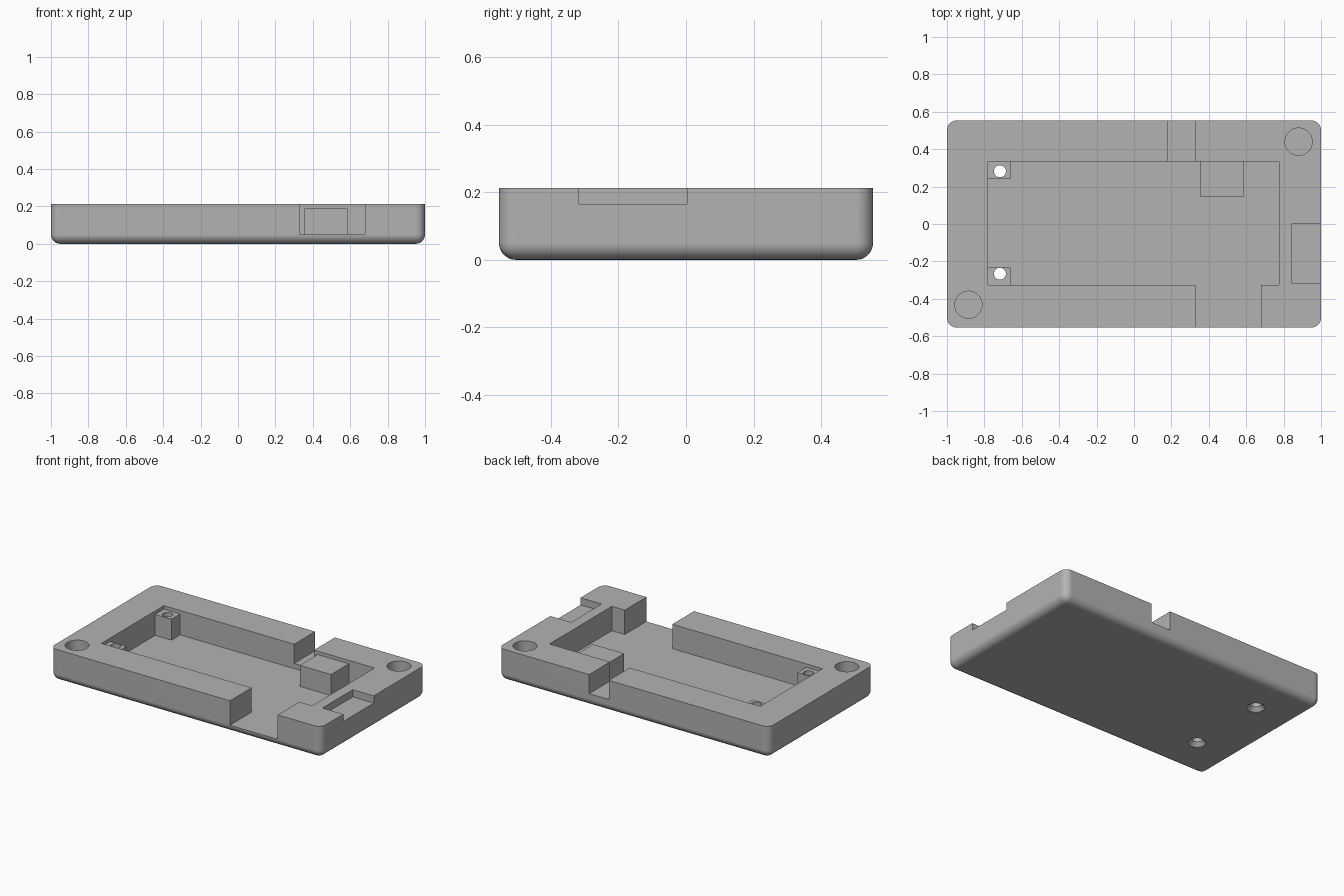
import bpy, bmesh, math
from mathutils import Vector

cube = bpy.data.objects.get("Cube")
if cube:
    bpy.data.objects.remove(cube, do_unlink=True)

HEIGHT, FLOOR = 0.213, 0.05
HALF_Y = 0.553
OVER = HEIGHT + 0.1   # cutters reach past the top face

grey = bpy.data.materials.new("plain_grey")
grey.use_nodes = True
grey.diffuse_color = (0.45, 0.45, 0.45, 1)
grey.node_tree.nodes["Principled BSDF"].inputs["Base Color"].default_value = (0.45, 0.45, 0.45, 1)


def add_object(name, bm):
    mesh = bpy.data.meshes.new(name)
    bm.normal_update()
    bm.to_mesh(mesh)
    bm.free()
    mesh.materials.append(grey)
    obj = bpy.data.objects.new(name, mesh)
    bpy.context.collection.objects.link(obj)
    return obj


def box_mesh(low, high):
    bm = bmesh.new()
    bmesh.ops.create_cube(bm, size=1)
    low, high = Vector(low), Vector(high)
    for v in bm.verts:
        v.co = (low + high) / 2 + v.co * (high - low)
    return bm


def box(name, low, high):
    return add_object(name, box_mesh(low, high))


def cone(name, x, y, z0, z1, r0, r1):
    bm = bmesh.new()
    bmesh.ops.create_cone(bm, cap_ends=True, segments=32, radius1=r0, radius2=r1, depth=z1 - z0)
    bmesh.ops.translate(bm, vec=(x, y, (z0 + z1) / 2), verts=bm.verts)
    return add_object(name, bm)


def activate(obj):
    bpy.ops.object.select_all(action="DESELECT")
    obj.select_set(True)
    bpy.context.view_layer.objects.active = obj


def cut(obj, cutter):
    cutter.hide_render = True
    mod = obj.modifiers.new("cut", "BOOLEAN")
    mod.operation, mod.solver, mod.object = "DIFFERENCE", "EXACT", cutter
    activate(obj)
    bpy.ops.object.modifier_apply(modifier=mod.name)
    bpy.data.objects.remove(cutter, do_unlink=True)


def finish(obj):
    activate(obj)
    bpy.ops.object.shade_smooth_by_angle(angle=math.radians(30))
    obj.modifiers.new("even_shading", "WEIGHTED_NORMAL").keep_sharp = True


# Case body: rounded everywhere except around the top face
bm = box_mesh((-1, -HALF_Y, 0), (1, HALF_Y, HEIGHT))
edges = [e for e in bm.edges if any(v.co.z < 0.1 for v in e.verts)]
bmesh.ops.bevel(bm, geom=edges, offset=0.05, segments=7, profile=0.5, affect="EDGES")
body = add_object("case_body", bm)

# Main cavity, front opening, rear cable slot and side recess
cuts = [
    ((-0.78, -0.325, FLOOR), (0.775, 0.333, OVER)),
    ((0.328, -0.7, FLOOR), (0.68, -0.2, OVER)),
    ((0.182, 0.2, 0.085), (0.328, 0.7, OVER)),
    ((0.845, -0.317, 0.165), (1.1, 0.003, OVER)),
]
for low, high in cuts:
    cut(body, box("cutter", low, high))

# Round pockets in two opposite corners
for x, y in ((0.88, 0.44), (-0.885, -0.432)):
    cut(body, cone("cutter", x, y, 0.11, OVER, 0.073, 0.073))

# Screw posts with through holes and countersinks underneath
POST_X = -0.717
for side, y, y0, y1 in (("rear", 0.282, 0.24, 0.36), ("front", -0.266, -0.35, -0.232)):
    cut(body, cone("cutter", POST_X, y, -0.1, 0.1, 0.032, 0.032))
    cut(body, cone("cutter", POST_X, y, -0.025, 0.025, 0.078, 0.032))
    post = box(side + "_screw_post", (-0.8, y0, FLOOR - 0.004), (-0.66, y1, 0.19))
    cut(post, cone("cutter", POST_X, y, 0, OVER, 0.032, 0.032))
    finish(post)

# Support block against the rear wall
finish(box("support_block", (0.355, 0.145, FLOOR - 0.01), (0.585, 0.36, 0.19)))
finish(body)
